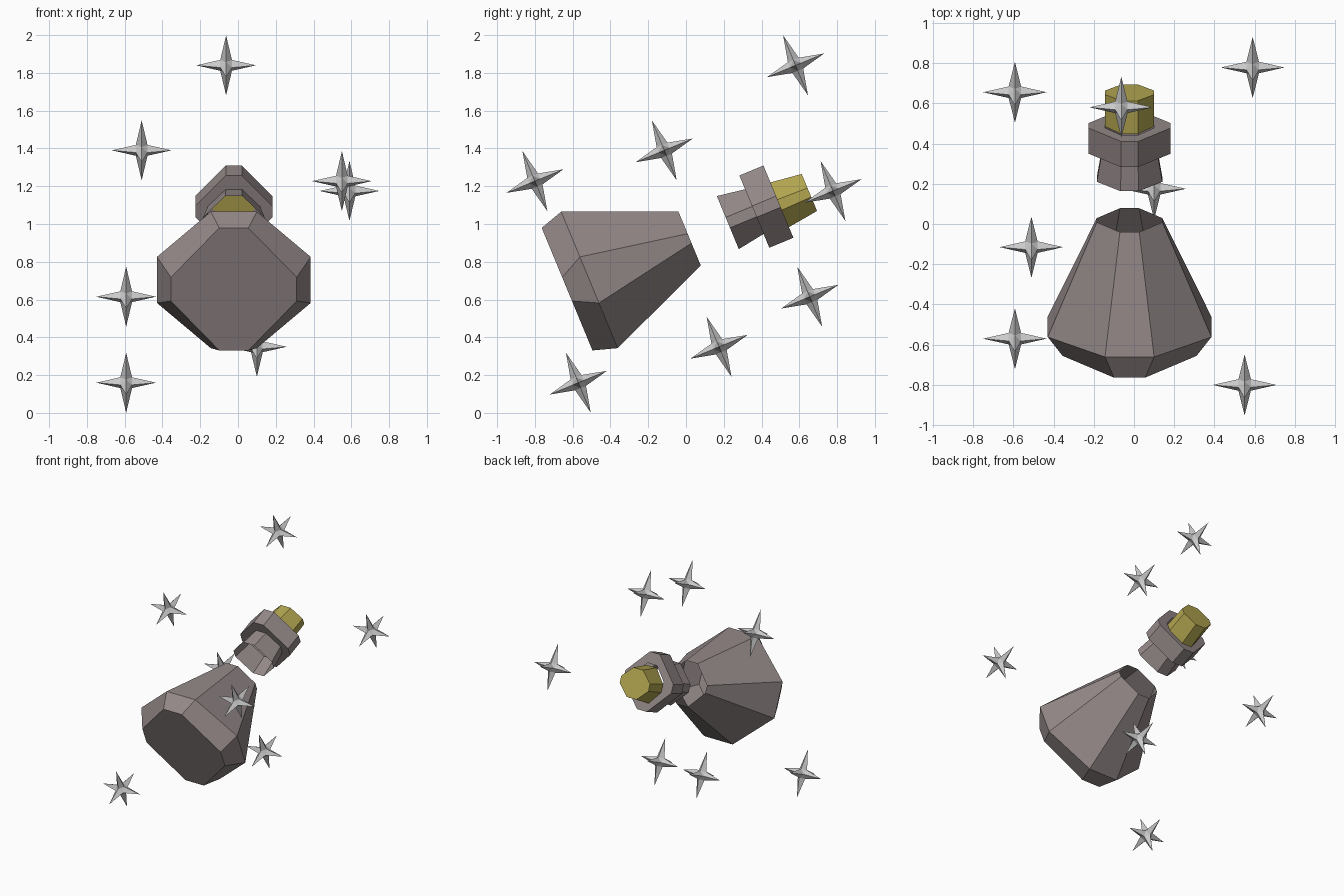
import bpy, bmesh, math
from mathutils import Matrix, Vector

if "Cube" in bpy.data.objects:
    bpy.data.objects.remove(bpy.data.objects["Cube"])

# Everything shares one tilt: local y runs along the bottle axis
TILT = Matrix.Rotation(math.radians(22.5), 4, 'X')
BOTTLE = Matrix.Translation((-0.022, 0, 0)) @ TILT @ Matrix.Translation((0, 0, 0.846))


def material(name, rgb):
    m = bpy.data.materials.new(name)
    m.diffuse_color = (*rgb, 1)
    m.use_nodes = True
    m.node_tree.nodes["Principled BSDF"].inputs["Base Color"].default_value = m.diffuse_color
    return m


def finish(name, bm, matrix, mat=None):
    bmesh.ops.recalc_face_normals(bm, faces=bm.faces)
    bm.transform(matrix)
    mesh = bpy.data.meshes.new(name)
    bm.to_mesh(mesh)
    bm.free()
    ob = bpy.data.objects.new(name, mesh)
    bpy.context.collection.objects.link(ob)
    if mat:
        mesh.materials.append(mat)
    return ob


def octagon_loft(name, rings, mat, cap_start=False, cap_end=False, dz=0):
    # ring: position along axis, half width x, half height z, short-edge half lengths
    bm = bmesh.new()
    loops = []
    for t, ax, az, hx, hz in rings:
        pts = [(hx, az), (ax, hz), (ax, -hz), (hx, -az),
               (-hx, -az), (-ax, -hz), (-ax, hz), (-hx, az)]
        loops.append([bm.verts.new((x, t, z + dz)) for x, z in pts])
    for a, b in zip(loops, loops[1:]):
        for i in range(8):
            j = (i + 1) % 8
            bm.faces.new((a[i], a[j], b[j], b[i]))
    if cap_start:
        bm.faces.new(loops[0])
    if cap_end:
        bm.faces.new(loops[-1])
    return finish(name, bm, BOTTLE, mat)


glass = material("dark_glass", (0.30, 0.25, 0.25))
cork = material("cork_yellow", (0.45, 0.38, 0.08))

# Flask body, open at the mouth
octagon_loft("flask_body", [
    (-0.331, 0.333, 0.351, 0.077, 0.068),
    (-0.203, 0.407, 0.391, 0.122, 0.132),
    (0.371, 0.163, 0.155, 0.048, 0.027)], glass, cap_start=True)

# Detached neck with its collar, open at the lower end
octagon_loft("flask_neck", [
    (0.590, 0.163, 0.152, 0.045, 0.030),
    (0.742, 0.138, 0.128, 0.042, 0.030),
    (0.742, 0.204, 0.207, 0.042, 0.032),
    (0.880, 0.204, 0.207, 0.042, 0.032),
    (0.880, 0.122, 0.125, 0.041, 0.030)], glass)

# Cork stopper
octagon_loft("cork_stopper", [
    (0.880, 0.122, 0.128, 0.041, 0.030),
    (1.050, 0.122, 0.106, 0.041, 0.026)], cork, True, True, dz=-0.018)


def sparkle(name, loc, tips=(0.158, 0.164, 0.172), b=0.031):
    # Six spikes with ridges meeting at the inner edge points
    bm = bmesh.new()
    inner = {}

    def inner_vert(p):
        if p not in inner:
            inner[p] = bm.verts.new(Vector(p) * b)
        return inner[p]

    for axis in range(3):
        o1, o2 = (axis + 1) % 3, (axis + 2) % 3
        for s in (1, -1):
            tip = [0, 0, 0]
            tip[axis] = s * tips[axis]
            tip = bm.verts.new(tip)
            base = []
            for o, d in ((o1, 1), (o2, 1), (o1, -1), (o2, -1)):
                p = [0, 0, 0]
                p[axis], p[o] = s, d
                base.append(inner_vert(tuple(p)))
            for i in range(4):
                bm.faces.new((tip, base[i], base[(i + 1) % 4]))
    # small corner facets between three spikes
    for x in (1, -1):
        for y in (1, -1):
            for z in (1, -1):
                bm.faces.new((inner[(x, y, 0)], inner[(0, y, z)], inner[(x, 0, z)]))
    finish(name, bm, Matrix.Translation(loc) @ TILT)


# Floating sparkles
for i, loc in enumerate([
        (-0.063, 0.58, 1.84), (-0.51, -0.115, 1.39), (0.55, -0.80, 1.227),
        (0.59, 0.778, 1.175), (-0.592, 0.655, 0.615), (-0.592, -0.57, 0.16),
        (0.10, 0.175, 0.35)]):
    sparkle(f"sparkle_{i + 1}", loc)
